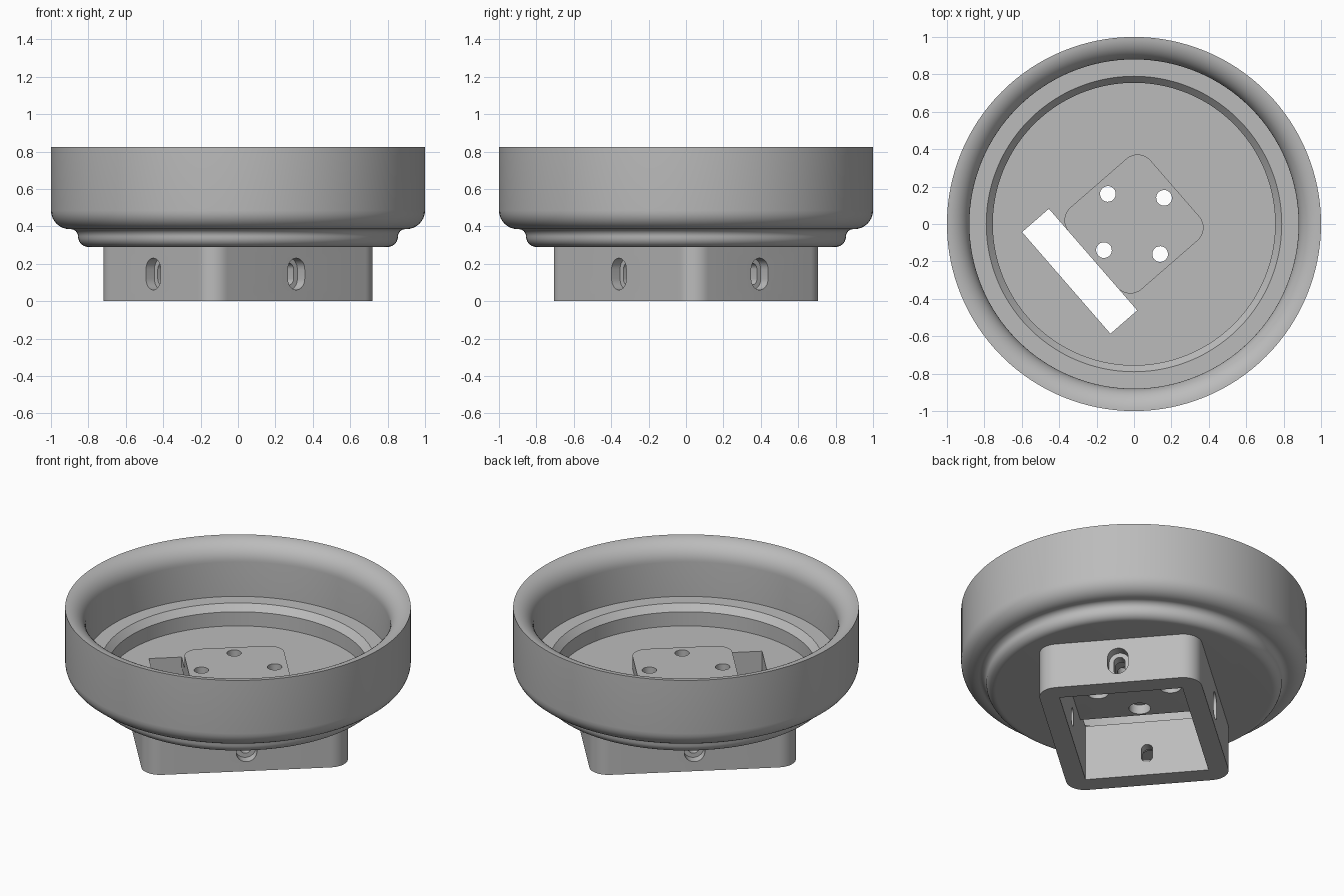
import bpy, bmesh, math
from mathutils import Matrix, Vector

if "Cube" in bpy.data.objects:
    bpy.data.objects.remove(bpy.data.objects["Cube"], do_unlink=True)

TURN = Matrix.Rotation(math.radians(41), 4, 'Z')   # base is turned under the bowl

grey = bpy.data.materials.new("plain grey")
grey.use_nodes = True
grey.diffuse_color = (0.5, 0.5, 0.5, 1)
grey.node_tree.nodes["Principled BSDF"].inputs["Base Color"].default_value = (0.5, 0.5, 0.5, 1)


def make(name, bm, matrix=None):
    bmesh.ops.recalc_face_normals(bm, faces=bm.faces)
    if matrix:
        bm.transform(matrix)
    mesh = bpy.data.meshes.new(name)
    bm.to_mesh(mesh)
    bm.free()
    mesh.materials.append(grey)
    obj = bpy.data.objects.new(name, mesh)
    bpy.context.collection.objects.link(obj)
    return obj


def arc(cx, cy, r, start, end, steps=8):
    angles = [math.radians(start + (end - start) * i / steps) for i in range(steps + 1)]
    return [(cx + r * math.cos(a), cy + r * math.sin(a)) for a in angles]


def prism(name, half_x, half_y, radius, low, high, matrix=TURN):
    """Upright block with rounded corners."""
    if radius:
        x, y = half_x - radius, half_y - radius
        corners = [(x, y, 0), (-x, y, 90), (-x, -y, 180), (x, -y, 270)]
        outline = [p for cx, cy, a in corners for p in arc(cx, cy, radius, a, a + 90)]
    else:
        outline = [(half_x, half_y), (-half_x, half_y), (-half_x, -half_y), (half_x, -half_y)]
    bm = bmesh.new()
    face = bm.faces.new([bm.verts.new((x, y, low)) for x, y in outline])
    top = bmesh.ops.extrude_face_region(bm, geom=[face])["geom"]
    bmesh.ops.translate(bm, vec=(0, 0, high - low),
                        verts=[v for v in top if isinstance(v, bmesh.types.BMVert)])
    bmesh.ops.remove_doubles(bm, verts=bm.verts, dist=1e-5)
    return make(name, bm, matrix)


def rod(name, radius, low, high, x, y):
    bm = bmesh.new()
    bmesh.ops.create_cone(bm, cap_ends=True, segments=32, radius1=radius, radius2=radius,
                          depth=high - low)
    return make(name, bm, TURN @ Matrix.Translation((x, y, (low + high) / 2)))


def lathe(name, profile, steps=128):
    bm = bmesh.new()
    verts = [bm.verts.new((r, 0, z)) for r, z in profile]
    edges = [bm.edges.new(pair) for pair in zip(verts, verts[1:])]
    bmesh.ops.spin(bm, geom=verts + edges, cent=(0, 0, 0), axis=(0, 0, 1),
                   angle=math.tau, steps=steps)
    bmesh.ops.remove_doubles(bm, verts=bm.verts, dist=1e-5)
    return make(name, bm)


def cut(obj, cutters):
    for cutter in cutters:
        cutter.hide_render = True
        mod = obj.modifiers.new("cut", 'BOOLEAN')
        mod.operation, mod.solver, mod.object = 'DIFFERENCE', 'EXACT', cutter
    mesh = bpy.data.meshes.new_from_object(
        obj.evaluated_get(bpy.context.evaluated_depsgraph_get()))
    obj.modifiers.clear()
    obj.data = mesh


# Bowl: outside from the bottom up, over the rounded rim, down to the floor
profile = [(0, 0.29)]
profile += arc(0.80, 0.345, 0.055, -90, 0)
profile += arc(0.895, 0.345, 0.04, 180, 90)
profile += arc(0.90, 0.485, 0.10, -90, 0)
profile += [(1.0, 0.825)]
profile += arc(1.0, 0.705, 0.12, 90, 180, 12)
profile += [(0.88, 0.485), (0.79, 0.485), (0.755, 0.445), (0.755, 0.355), (0, 0.355)]
bowl = lathe("bowl", profile)

# Raised mounting pad on the bowl floor
pad = prism("mounting_pad", 0.29, 0.29, 0.09, 0.355, 0.435)

# Hollow rectangular base
base = prism("base_frame", 0.60, 0.475, 0.11, 0, 0.29)

# Cable slot and screw holes, wider on the underside
slot = prism("slot_cutter", 0.095, 0.36, 0, 0.2, 0.4, TURN @ Matrix.Translation((-0.385, 0, 0)))
holes, recesses = [], []
for x, y in ((1, 0), (-1, 0), (0, 1), (0, -1)):
    holes.append(rod("hole_cutter", 0.042, 0.2, 0.6, x * 0.213, y * 0.213))
    recesses.append(rod("recess_cutter", 0.063, 0.2, 0.35, x * 0.213, y * 0.213))
cut(bowl, [slot] + holes + recesses)
cut(pad, holes)

# Base cavity and a stepped upright slot in each wall
cavity = prism("cavity_cutter", 0.48, 0.36, 0, -0.1, 0.4)
side_slots = []
for i, reach in enumerate((0.60, 0.475, 0.60, 0.475)):
    side = TURN @ Matrix.Rotation(math.radians(90 * i), 4, 'Z')
    # local z of the prism becomes the outward direction of the wall
    lay = side @ Matrix.Translation((reach, 0, 0.145)) @ Matrix.Rotation(math.radians(90), 4, 'Y')
    side_slots.append(prism("wide_slot_cutter", 0.085, 0.06, 0.0599, -0.06, 0.1, lay))
    side_slots.append(prism("narrow_slot_cutter", 0.058, 0.033, 0.0329, -0.2, 0.1, lay))
cut(base, [cavity] + side_slots)

for helper in [slot, cavity] + holes + recesses + side_slots:
    bpy.data.objects.remove(helper, do_unlink=True)

# Smooth curves, crisp edges
bpy.ops.object.select_all(action='DESELECT')
for obj in (bowl, pad, base):
    obj.select_set(True)
bpy.context.view_layer.objects.active = bowl
bpy.ops.object.shade_smooth_by_angle(angle=math.radians(30))
